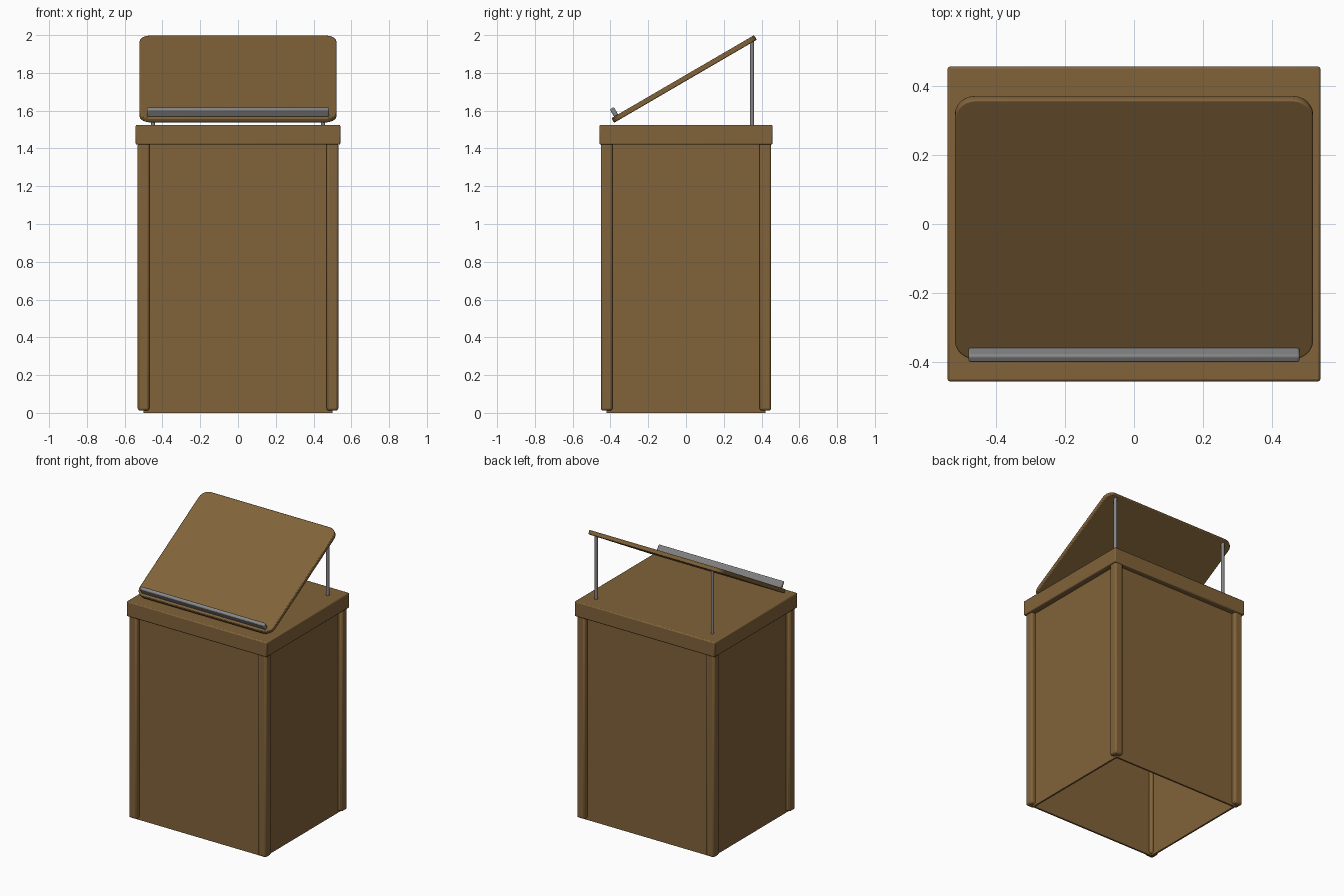
import bpy, bmesh, math
from mathutils import Matrix, Vector

cube = bpy.data.objects.get("Cube")
if cube:
    bpy.data.objects.remove(cube, do_unlink=True)


def material(name, colour):
    m = bpy.data.materials.new(name)
    m.use_nodes = True
    m.diffuse_color = colour
    m.node_tree.nodes["Principled BSDF"].inputs["Base Color"].default_value = colour
    return m


wood = material("brown wood", (0.22, 0.124, 0.042, 1))
metal = material("grey metal", (0.24, 0.24, 0.245, 1))


def finish(name, bm, mat, matrix=Matrix(), bevel=0.0, segments=2):
    mesh = bpy.data.meshes.new(name)
    bm.to_mesh(mesh)
    bm.free()
    mesh.materials.append(mat)
    ob = bpy.data.objects.new(name, mesh)
    bpy.context.collection.objects.link(ob)
    ob.matrix_world = matrix
    if bevel:
        mod = ob.modifiers.new("soft edges", "BEVEL")
        mod.width, mod.segments = bevel, segments
    bpy.ops.object.select_all(action="DESELECT")
    ob.select_set(True)
    bpy.context.view_layer.objects.active = ob
    bpy.ops.object.shade_smooth_by_angle(angle=math.radians(40))
    return ob


def box(name, lo, hi, mat, matrix=Matrix(), bevel=0.0, segments=2):
    lo, hi = Vector(lo), Vector(hi)
    bm = bmesh.new()
    bmesh.ops.create_cube(bm, size=1)
    bmesh.ops.scale(bm, vec=hi - lo, verts=bm.verts)
    bmesh.ops.translate(bm, vec=(lo + hi) / 2, verts=bm.verts)
    return finish(name, bm, mat, matrix, bevel, segments)


# Cabinet: thin panels, open at the bottom
PX, PY, T, TOP = 0.50, 0.42, 0.012, 1.43
for side, s in (("left", 1), ("right", -1)):
    xs = sorted((s * PX, s * (PX - T)))
    box(side + "_panel", (xs[0], -PY, 0), (xs[1], PY, TOP), wood)
for side, s in (("back", 1), ("front", -1)):
    ys = sorted((s * PY, s * (PY - T)))
    box(side + "_panel", (-PX + T, ys[0], 0), (PX - T, ys[1], TOP), wood)

# Rounded corner posts
for sx, nx in ((1, "left"), (-1, "right")):
    for sy, ny in ((1, "back"), (-1, "front")):
        x, y, h = sx * PX, sy * PY, 0.031
        box(f"{ny}_{nx}_post", (x - h, y - h, 0.012), (x + h, y + h, TOP),
            wood, bevel=0.012)

# Overhanging top slab
box("top_slab", (-0.542, -0.458, 1.42), (0.542, 0.458, 1.525), wood, bevel=0.007)

# Sloped reading board with rounded corners, local origin at its lower top edge
slope = Matrix.Translation((0, -0.395, 1.56)) @ Matrix.Rotation(math.radians(30.2), 4, "X")
W, L, R, THICK = 0.521, 0.874, 0.06, 0.028
bm = bmesh.new()
ring = []
for i, (cx, cy) in enumerate(((W - R, L - R), (R - W, L - R), (R - W, R), (W - R, R))):
    for k in range(7):
        a = math.radians(90 * i + 15 * k)
        ring.append(bm.verts.new((cx + R * math.cos(a), cy + R * math.sin(a), -THICK)))
base = bm.faces.new(ring)
top = bmesh.ops.extrude_face_region(bm, geom=[base])["geom"]
bmesh.ops.translate(bm, vec=(0, 0, THICK),
                    verts=[v for v in top if isinstance(v, bmesh.types.BMVert)])
bmesh.ops.recalc_face_normals(bm, faces=bm.faces)
finish("reading_board", bm, wood, slope, bevel=0.005)

# Paper stop standing on the board
box("paper_stop", (-0.482, 0.016, -0.004), (0.482, 0.041, 0.045), metal, slope, bevel=0.007)

# Thin support rods
for side, s in (("left", 1), ("right", -1)):
    bm = bmesh.new()
    bmesh.ops.create_cone(bm, cap_ends=True, segments=16, radius1=0.011, radius2=0.011,
                          depth=0.46)
    finish(side + "_support_rod", bm, metal, Matrix.Translation((s * 0.45, 0.35, 1.745)))
